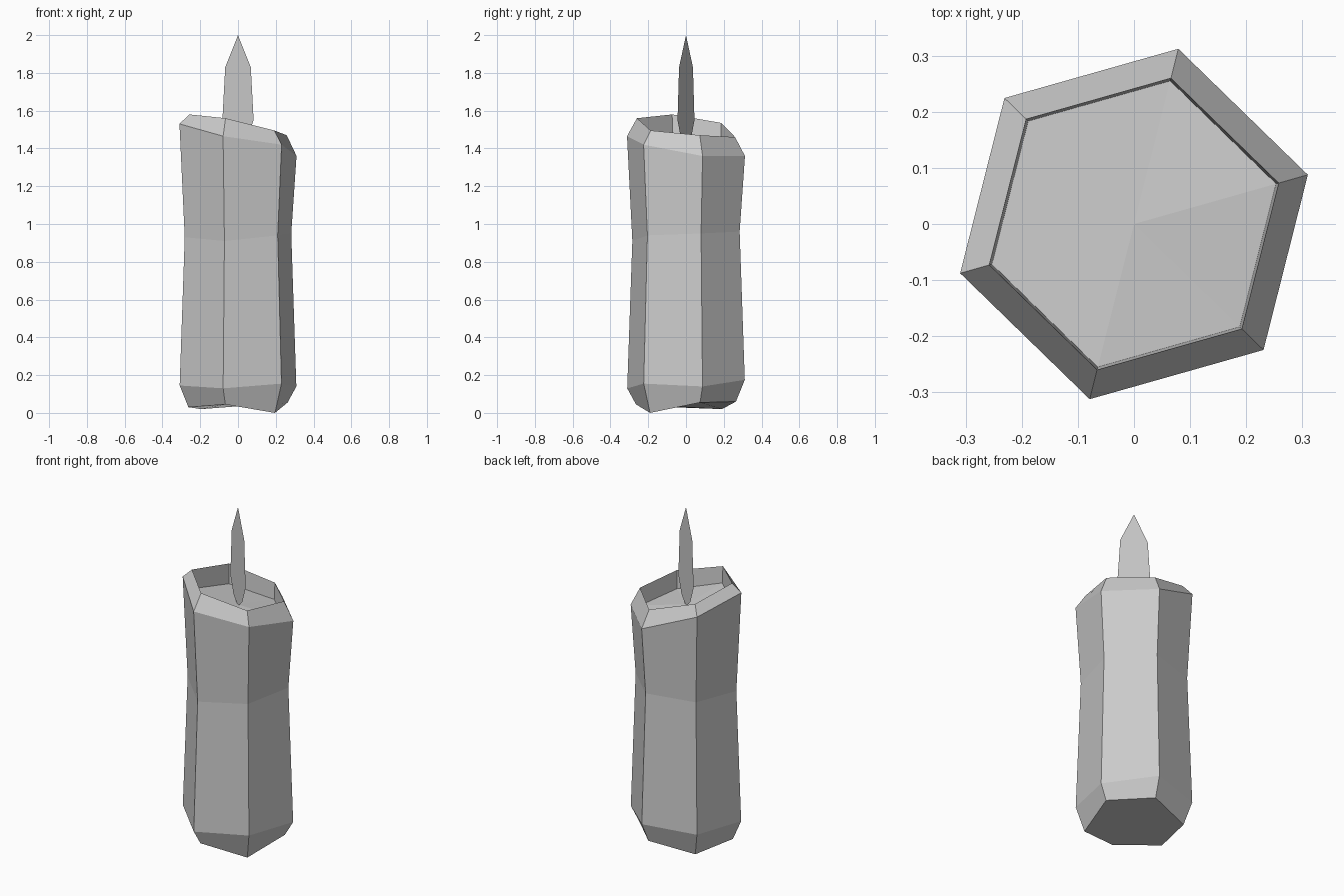
import bpy, bmesh
from math import cos, sin, radians

if "Cube" in bpy.data.objects:
    bpy.data.objects.remove(bpy.data.objects["Cube"])


def make_object(name, bm):
    mesh = bpy.data.meshes.new(name)
    bm.to_mesh(mesh)
    bm.free()
    obj = bpy.data.objects.new(name, mesh)
    bpy.context.collection.objects.link(obj)
    return obj


# Wax body: hexagonal rings from base to inner pool, uneven height per corner
# Corners run counter-clockwise from the right side
rings = [
    (0.273, [0.055, 0.06, 0.02, 0.03, 0.045, 0.0]),      # base edge
    (0.321, [0.14, 0.175, 0.16, 0.145, 0.13, 0.155]),    # lower bevel
    (0.293, [0.95, 0.96, 0.95, 0.93, 0.91, 0.94]),       # waist
    (0.322, [1.36, 1.36, 1.48, 1.53, 1.465, 1.42]),      # shoulder
    (0.268, [1.47, 1.46, 1.535, 1.58, 1.56, 1.495]),     # melted rim
    (0.263, [1.365, 1.36, 1.415, 1.465, 1.46, 1.385]),   # wax pool edge
]
bm = bmesh.new()
loops = []
for radius, heights in rings:
    loop = []
    for k, z in enumerate(heights):
        a = radians(15.8 + 60 * k)
        loop.append(bm.verts.new((radius * cos(a), radius * sin(a), z)))
    loops.append(loop)
for low, high in zip(loops, loops[1:]):
    for k in range(6):
        n = (k + 1) % 6
        bm.faces.new((low[k], low[n], high[n], high[k]))
bm.faces.new(loops[0][::-1])
centre = bm.verts.new((0, 0, 1.41))
for k in range(6):
    bm.faces.new((loops[-1][k], loops[-1][(k + 1) % 6], centre))
make_object("candle_wax", bm)

# Flame: thin flat blade turned slightly about z
half = [(0.055, 1.45), (0.094, 1.55), (0.077, 1.83)]
outline = [(0, 1.4)] + half + [(0, 2.0)] + [(-w, z) for w, z in reversed(half)]
turn = radians(-28.5)
bm = bmesh.new()
bm.faces.new([bm.verts.new((w * cos(turn), w * sin(turn), z)) for w, z in outline])
make_object("flame", bm)
